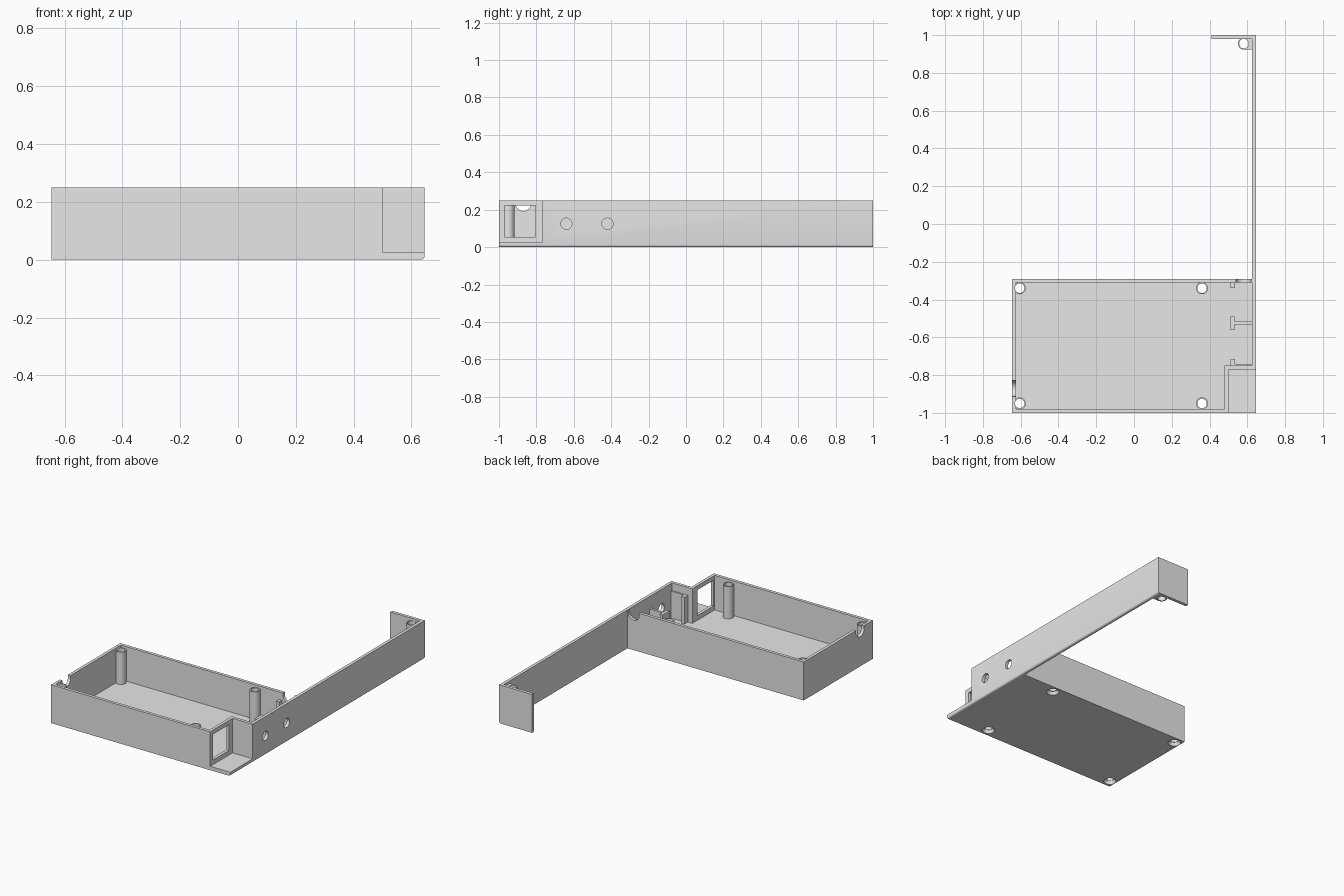
import bpy
import bmesh
from math import radians, pi
from mathutils import Matrix, Vector

if "Cube" in bpy.data.objects:
    bpy.data.objects.remove(bpy.data.objects["Cube"], do_unlink=True)

grey = bpy.data.materials.new("light_grey")
grey.use_nodes = True
grey.diffuse_color = (0.8, 0.8, 0.8, 1)
grey.node_tree.nodes["Principled BSDF"].inputs["Base Color"].default_value = (0.8, 0.8, 0.8, 1)

TOP = 0.25       # rim height
FLOOR = 0.025    # floor thickness
WALL = 0.02
EDGE = 0.645     # half width


def finish(name, bm):
    bmesh.ops.recalc_face_normals(bm, faces=bm.faces)
    mesh = bpy.data.meshes.new(name)
    bm.to_mesh(mesh)
    bm.free()
    mesh.materials.append(grey)
    ob = bpy.data.objects.new(name, mesh)
    bpy.context.collection.objects.link(ob)
    return ob


def prism(name, outline, z0, z1, round_edge=False):
    """Extrude a plan outline; optionally round the lower edge on the +x side."""
    bm = bmesh.new()
    face = bm.faces.new([bm.verts.new((x, y, z0)) for x, y in outline])
    new = bmesh.ops.extrude_face_region(bm, geom=[face])["geom"]
    bmesh.ops.translate(bm, vec=(0, 0, z1 - z0),
                        verts=[v for v in new if isinstance(v, bmesh.types.BMVert)])
    if round_edge:
        low = [e for e in bm.edges
               if all(v.co.x > EDGE - 0.001 and v.co.z < 0.001 for v in e.verts)]
        bmesh.ops.bevel(bm, geom=low, offset=0.012, segments=4, profile=0.5, affect='EDGES')
    return finish(name, bm)


def box(name, x0, x1, y0, y1, z0, z1, **kw):
    return prism(name, [(x0, y0), (x1, y0), (x1, y1), (x0, y1)], z0, z1, **kw)


def rod(name, centre, axis, r1, r2, length):
    """Cylinder or cone centred on a point and running along an axis."""
    bm = bmesh.new()
    turn = Vector((0, 0, 1)).rotation_difference(Vector(axis)).to_matrix().to_4x4()
    bmesh.ops.create_cone(bm, cap_ends=True, segments=40, radius1=r1, radius2=r2,
                          depth=length, matrix=Matrix.Translation(centre) @ turn)
    return finish(name, bm)


def cut(target, cutters):
    """Subtract the cutters, bake the result and discard them."""
    bpy.context.view_layer.objects.active = target
    for c in cutters:
        c.hide_render = True
        mod = target.modifiers.new("cut", 'BOOLEAN')
        mod.operation = 'DIFFERENCE'
        mod.solver = 'EXACT'
        mod.object = c
        bpy.ops.object.modifier_apply(modifier=mod.name)
        bpy.data.objects.remove(c, do_unlink=True)


# Tray walls, long side arm and end flap in one outline
body = prism("tray_with_arm", [
    (-EDGE, -1), (0.5, -1), (0.5, -0.77), (EDGE, -0.77), (EDGE, 1), (0.41, 1),
    (0.41, 1 - WALL), (EDGE - WALL, 1 - WALL), (EDGE - WALL, -0.29), (-EDGE, -0.29)],
    0, TOP, round_edge=True)

# Hollow interior that follows the stepped corner
cavity = prism("cavity_cutter", [
    (-EDGE + WALL, -1 + WALL), (0.48, -1 + WALL), (0.48, -0.75), (EDGE - WALL, -0.75),
    (EDGE - WALL, -0.29 - WALL), (-EDGE + WALL, -0.29 - WALL)], FLOOR, TOP + 0.1)

# Socket window, cable notches and round side holes
window = box("window_cutter", 0.47, 0.52, -0.97, -0.805, 0.055, 0.222)
cutters = [cavity, window,
           rod("left_notch", (-EDGE + 0.01, -0.87, 0.235), (1, 0, 0), 0.042, 0.042, 0.04),
           box("left_notch_mouth", -0.67, -0.615, -0.912, -0.828, 0.235, 0.3),
           rod("back_notch", (0.58, -0.3, 0.235), (0, 1, 0), 0.04, 0.04, 0.04),
           box("back_notch_mouth", 0.54, 0.62, -0.32, -0.28, 0.235, 0.3)]
for y in (-0.64, -0.42):
    cutters.append(rod("side_hole", (EDGE, y, 0.125), (1, 0, 0), 0.03, 0.03, 0.1))

# Screw posts with countersunk holes through the floor
posts = []
for x in (-0.605, 0.36):
    for y in (-0.95, -0.34):
        post = rod("screw_post", (x, y, 0.1275), (0, 0, 1), 0.032, 0.032, 0.215)
        cut(post, [rod("bore", (x, y, 0.1), (0, 0, 1), 0.025, 0.025, 0.5)])
        posts.append(post)
        cutters.append(rod("bore", (x, y, 0.1), (0, 0, 1), 0.025, 0.025, 0.5))
        cutters.append(rod("countersink", (x, y, 0.0125), (0, 0, 1), 0.039, 0.025, 0.027))
cut(body, cutters)

# Ledge in front of the socket window
box("corner_ledge", 0.5, EDGE, -1, -0.77, 0, FLOOR, round_edge=True)

# Post at the end of the arm, tied into the corner by a web
arm_x, arm_y = 0.582, 0.955
arm_post = rod("arm_screw_post", (arm_x, arm_y, 0.1175), (0, 0, 1), 0.032, 0.032, 0.235)
web = box("arm_post_web", arm_x, EDGE - WALL, arm_y - 0.032, 1 - WALL, 0, 0.235)
for part in (arm_post, web):
    cut(part, [rod("bore", (arm_x, arm_y, 0.1), (0, 0, 1), 0.025, 0.025, 0.5)])

# Board holder: a T rib between two end clips
box("holder_rib", 0.53, EDGE - WALL, -0.532, -0.516, FLOOR, 0.17)
box("holder_rib_head", 0.512, 0.532, -0.56, -0.49, FLOOR, 0.17)
box("front_clip_rib", 0.512, EDGE - WALL, -0.75, -0.74, FLOOR, 0.2)
box("front_clip_head", 0.512, 0.534, -0.74, -0.715, FLOOR, 0.2)
box("back_clip_head", 0.512, 0.534, -0.338, -0.31, FLOOR, 0.2)

# Smooth the round surfaces, keep the corners sharp
for ob in posts + [body, arm_post, web, bpy.data.objects["corner_ledge"]]:
    bpy.ops.object.select_all(action='DESELECT')
    ob.select_set(True)
    bpy.context.view_layer.objects.active = ob
    bpy.ops.object.shade_smooth_by_angle(angle=radians(30))
